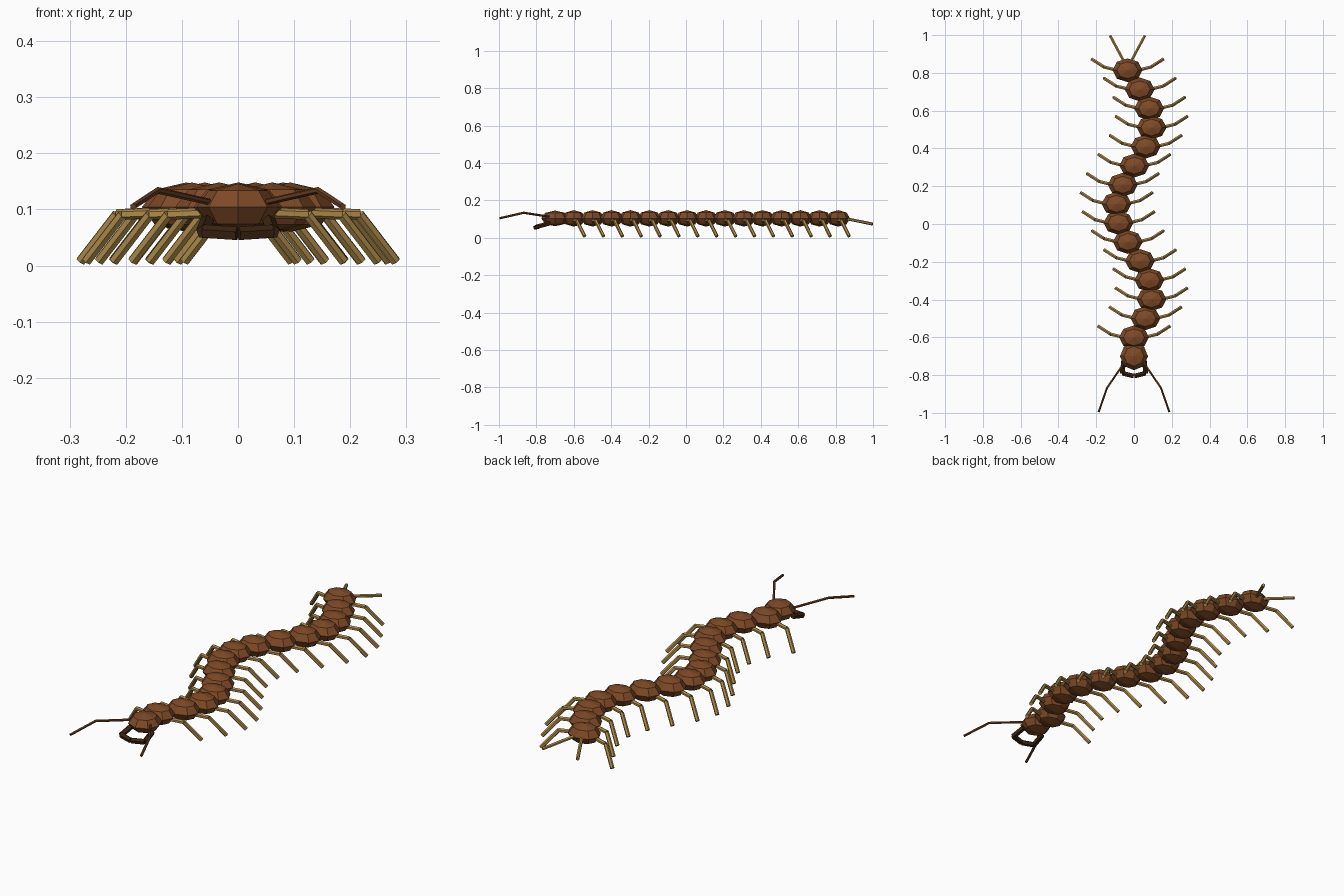
import bpy, bmesh, math
from mathutils import Vector, Matrix

if "Cube" in bpy.data.objects:
    bpy.data.objects.remove(bpy.data.objects["Cube"])


def material(name, rgb):
    m = bpy.data.materials.new(name)
    m.diffuse_color = (*rgb, 1)
    m.use_nodes = True
    m.node_tree.nodes["Principled BSDF"].inputs["Base Color"].default_value = m.diffuse_color
    return m


SHELL = material("shell_brown", (0.21, 0.068, 0.02))
LEG = material("leg_tan", (0.43, 0.26, 0.07))
FEELER = material("feeler_brown", (0.16, 0.055, 0.018))
JAW = material("jaw_dark", (0.045, 0.018, 0.006))


def finish(name, bm, mat):
    me = bpy.data.meshes.new(name)
    bm.to_mesh(me)
    bm.free()
    me.materials.append(mat)
    bpy.context.collection.objects.link(bpy.data.objects.new(name, me))


def blob(name, centre, size, mat):
    """Faceted flattened sphere."""
    bm = bmesh.new()
    bmesh.ops.create_uvsphere(
        bm, u_segments=8, v_segments=4, radius=1,
        matrix=Matrix.Translation(centre) @ Matrix.Diagonal((*size, 1)))
    finish(name, bm, mat)


def limb(name, points, radius, mat, sides=6):
    """Straight prisms joined end to end along a path."""
    bm = bmesh.new()
    for a, b in zip(points, points[1:]):
        a, b = Vector(a), Vector(b)
        d = b - a
        mtx = (Matrix.Translation((a + b) / 2)
               @ d.to_track_quat('Z', 'Y').to_matrix().to_4x4())
        bmesh.ops.create_cone(bm, cap_ends=True, segments=sides, radius1=radius,
                              radius2=radius, depth=d.length, matrix=mtx)
    finish(name, bm, mat)


def pair(name, points, origin, radius, mat, sides=6):
    """Left and right copies of a limb, offset from an origin."""
    for side, s in (("left", -1), ("right", 1)):
        pts = [(origin[0] + s * x, origin[1] + y, z) for x, y, z in points]
        limb(f"{name}_{side}", pts, radius, mat, sides)


# Body segments on a sine wave, each with a pair of bent legs
for i in range(15):
    c = (0.094 * math.sin(0.7 * i), -0.6 + 0.101 * i)
    blob(f"body_segment_{i + 1}", (*c, 0.104), (0.079, 0.063, 0.044), SHELL)
    pair(f"leg_{i + 1}", [(0.055, 0.0, 0.094), (0.124, 0.017, 0.091),
                          (0.188, 0.058, 0.008)], c, 0.0095, LEG)

# Trailing tail legs on the last segment
pair("tail_leg", [(0.015, 0.04, 0.103), (0.092, 0.183, 0.074)], c, 0.008, LEG)

# Head, feelers and pincer jaws
blob("head", (0, -0.7, 0.104), (0.074, 0.074, 0.042), SHELL)
pair("feeler", [(0.045, -0.725, 0.112), (0.143, -0.868, 0.134),
                (0.187, -0.995, 0.105)], (0, 0), 0.006, FEELER)
pair("jaw", [(0.055, -0.725, 0.078), (0.062, -0.79, 0.06),
             (0.002, -0.805, 0.056)], (0, 0), 0.013, JAW, 5)
